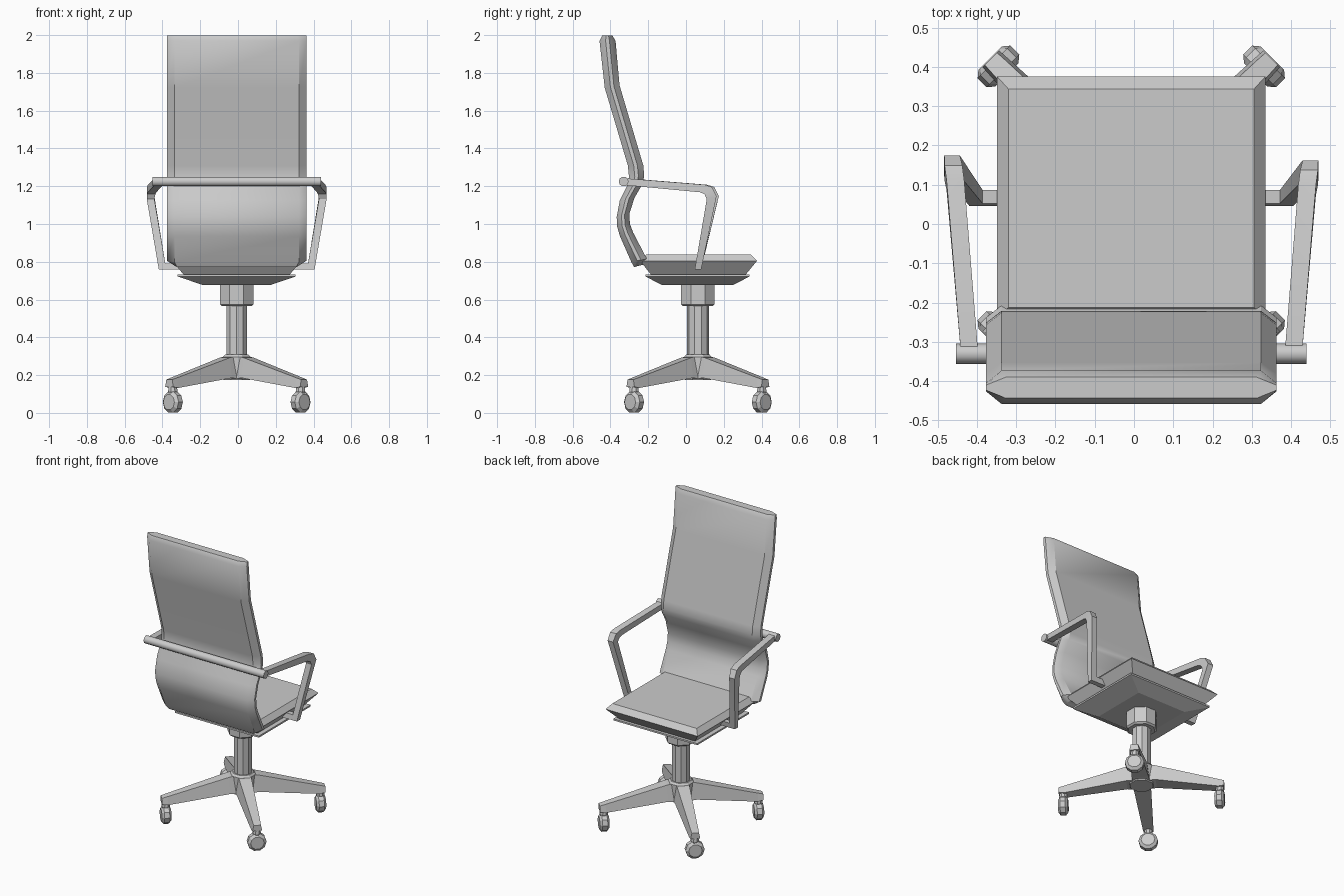
import bpy, bmesh, math
from mathutils import Vector, Matrix

if "Cube" in bpy.data.objects:
    bpy.data.objects.remove(bpy.data.objects["Cube"])

CX, CY = -0.007, 0.063   # axis of the pedestal


def loft(name, rings, smooth=None):
    """Skin a list of equal-length vertex rings and cap both ends."""
    bm = bmesh.new()
    vs = [[bm.verts.new(p) for p in r] for r in rings]
    n = len(rings[0])
    for a, b in zip(vs, vs[1:]):
        for i in range(n):
            j = (i + 1) % n
            bm.faces.new((a[i], a[j], b[j], b[i]))
    bm.faces.new(vs[0][::-1])
    bm.faces.new(vs[-1])
    bmesh.ops.recalc_face_normals(bm, faces=bm.faces)
    me = bpy.data.meshes.new(name)
    bm.to_mesh(me)
    bm.free()
    ob = bpy.data.objects.new(name, me)
    bpy.context.collection.objects.link(ob)
    if smooth:
        bpy.ops.object.select_all(action='DESELECT')
        ob.select_set(True)
        bpy.context.view_layer.objects.active = ob
        bpy.ops.object.shade_smooth_by_angle(angle=math.radians(smooth))
    return ob


def lathe(name, profile, sides, mat, smooth=None):
    """Turn (radius, height) pairs round local z, then place with mat."""
    rings = [[mat @ Vector((r * math.cos(math.tau * (i + .5) / sides),
                            r * math.sin(math.tau * (i + .5) / sides), h))
              for i in range(sides)] for r, h in profile]
    return loft(name, rings, smooth)


def slab(name, levels):
    """Stack of rectangles: (half x, y min, y max, z)."""
    return loft(name, [[(CX - w, a, z), (CX + w, a, z), (CX + w, b, z), (CX - w, b, z)]
                       for w, a, b, z in levels])


# Seat cushion and flared plate beneath it
slab("seat", [(.275, -.18, .31, .725), (.342, -.243, .376, .805), (.313, -.212, .344, .838)])
slab("seat_plate", [(.182, -.13, .252, .678), (.312, -.214, .336, .722), (.312, -.214, .336, .733)])

# Curved backrest: rear and front edge of the side profile, chamfered sides
rear = [(-.275, .772), (-.29, .80), (-.35, .936), (-.364, .985), (-.367, 1.037), (-.35, 1.127),
        (-.31, 1.205), (-.302, 1.25), (-.308, 1.31), (-.43, 1.72), (-.458, 1.97), (-.443, 1.998)]
front = [(-.225, .785), (-.207, .815), (-.28, .955), (-.297, 1.0), (-.30, 1.055), (-.272, 1.14),
         (-.231, 1.21), (-.221, 1.255), (-.226, 1.31), (-.352, 1.735), (-.373, 1.97), (-.39, 1.998)]
rings = []
for k, (r, f) in enumerate(zip(rear, front)):
    r, f = Vector(r), Vector(f)
    end = k in (0, len(rear) - 1)
    w, inset = (.325, .01) if k == 0 else (.37, .05) if end else (.37, .04)
    section = [(-w + inset, 0), (w - inset, 0), (w, .38), (w, .62),
               (w - inset, 1), (-w + inset, 1), (-w, .62), (-w, .38)]
    rings.append([(CX + x, *r.lerp(f, t)) for x, t in section])
loft("backrest", rings, 35)

# Cross bar behind the backrest
lathe("arm_cross_bar", [(.026, -.446), (.026, .446)], 10,
      Matrix.Translation((CX, -.33, 1.225)) @ Matrix.Rotation(math.pi / 2, 4, 'Y'), 40)

# Armrests: outer edge (y, z), inner edge (y, z), outer x, inner x
arm = [((-.33, 1.243), (-.33, 1.207), .434, .390),
       ((.105, 1.208), (.08, 1.168), .470, .425),
       ((.143, 1.196), (.104, 1.158), .475, .430),
       ((.168, 1.148), (.116, 1.132), .476, .436)]
for side, name, dy in ((1, "right_armrest", -.006), (-1, "left_armrest", .006)):
    rings = [[(CX + side * xo, o[0] + dy, o[1]), (CX + side * xi, o[0] + dy, o[1]),
              (CX + side * xi, i[0] + dy, i[1]), (CX + side * xo, i[0] + dy, i[1])]
             for o, i, xo, xi in arm]
    # Foot turns inward to the seat
    for xo, xi in ((.412, .378), (.30, .30)):
        rings.append([(CX + side * xo, .080, .758), (CX + side * xi, .086, .792),
                      (CX + side * xi, .052, .792), (CX + side * xo, .046, .758)])
    loft(name, rings, 20)

# Pedestal: collar, gas column, hub
axis = Matrix.Translation((CX, CY, 0))
lathe("collar", [(.085, .565), (.096, .575), (.096, .69)], 8, axis)
lathe("column", [(.058, .25), (.058, .58)], 10, axis)
lathe("hub", [(.075, .175), (.08, .19), (.08, .295), (.068, .308)], 8, axis)

# Four tapering legs with casters
for k in range(4):
    m = axis @ Matrix.Rotation(math.radians(45 + 90 * k), 4, 'Z')
    # radius, bottom z, top z, half width bottom, half width top
    leg = [(.03, .18, .302, .055, .04), (.09, .185, .292, .052, .038),
           (.47, .132, .186, .032, .024), (.505, .138, .176, .030, .022)]
    loft(f"leg_{k}", [[m @ Vector(p) for p in ((r, -wb, b), (r, wb, b), (r, wt, t), (r, -wt, t))]
                      for r, b, t, wb, wt in leg])
    lathe(f"caster_stem_{k}", [(.02, .09), (.027, .115), (.022, .15)], 8,
          m @ Matrix.Translation((.478, 0, 0)))
    lathe(f"caster_wheel_{k}", [(.042, -.03), (.059, -.016), (.059, .016), (.042, .03)], 10,
          m @ Matrix.Translation((.478, 0, .057)) @ Matrix.Rotation(math.pi / 2, 4, 'Y'))
